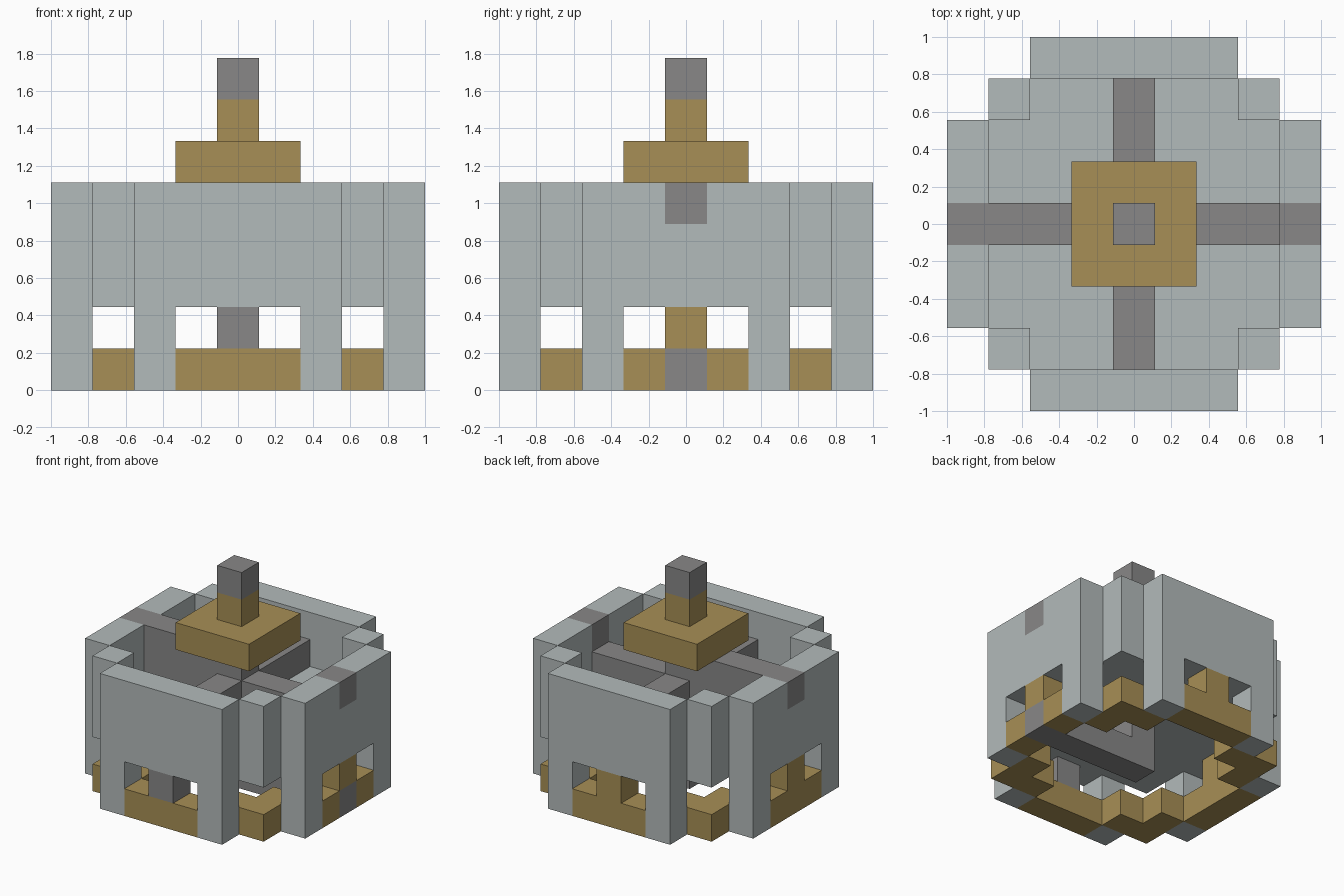
import bpy
import bmesh
from math import pi
from mathutils import Matrix, Vector

if "Cube" in bpy.data.objects:
    bpy.data.objects.remove(bpy.data.objects["Cube"])

U = 2 / 9  # side of one block


def material(name, color):
    m = bpy.data.materials.new(name)
    m.use_nodes = True
    m.diffuse_color = (*color, 1)
    m.node_tree.nodes["Principled BSDF"].inputs["Base Color"].default_value = (*color, 1)
    return m


STONE = material("pale stone", (0.45, 0.495, 0.495))
GOLD = material("dull gold", (0.39, 0.275, 0.092))
IRON = material("dark iron", (0.246, 0.243, 0.243))


def finish(name, bm, mat, turns=0):
    """Turn by quarter turns about z and scale from blocks to units."""
    bm.transform(Matrix.Scale(U, 4) @ Matrix.Rotation(turns * pi / 2, 4, "Z"))
    bmesh.ops.recalc_face_normals(bm, faces=bm.faces)
    mesh = bpy.data.meshes.new(name)
    bm.to_mesh(mesh)
    bm.free()
    mesh.materials.append(mat)
    obj = bpy.data.objects.new(name, mesh)
    bpy.context.collection.objects.link(obj)


def box(name, mat, x, y, z, turns=0):
    """Box from (min, max) ranges in blocks."""
    bm = bmesh.new()
    size = [b - a for a, b in (x, y, z)]
    mid = Vector([(a + b) / 2 for a, b in (x, y, z)])
    bmesh.ops.create_cube(bm, size=1, matrix=Matrix.Translation(mid) @ Matrix.Diagonal((*size, 1)))
    finish(name, bm, mat, turns)


def prism(name, mat, points, direction, turns=0):
    """Extrude a closed outline along a direction."""
    bm = bmesh.new()
    face = bm.faces.new([bm.verts.new(p) for p in points])
    extruded = bmesh.ops.extrude_face_region(bm, geom=[face])["geom"]
    moved = [v for v in extruded if isinstance(v, bmesh.types.BMVert)]
    bmesh.ops.translate(bm, verts=moved, vec=direction)
    finish(name, bm, mat, turns)


MID = (-0.5, 0.5)
EDGE = (-4.5, -3.5)

for turns, side in enumerate(("front", "left", "back", "right")):
    # wall with two legs; the side walls have a notch for the beam
    half = [(2.5, 5), (2.5, 0), (1.5, 0), (1.5, 2)]
    if turns % 2:
        half = [(0.5, 4), (0.5, 5)] + half
    outline = half + [(-x, z) for x, z in reversed(half)]
    prism(side + "_wall", STONE, [(x, -4.5, z) for x, z in outline], (0, 1, 0), turns)

    # base bar between the legs and the post in the window
    if side == "left":
        for label, x in (("near", (-1.5, -0.5)), ("far", (0.5, 1.5))):
            box("left_base_" + label, GOLD, x, EDGE, (0, 1), turns)
    else:
        box(side + "_base", GOLD, (-1.5, 1.5), EDGE, (0, 1), turns)
    box(side + "_post", IRON if side == "front" else GOLD, MID, EDGE, (1, 2), turns)

    # corner pillar over an L-shaped base corner
    box(side + "_corner_pillar", STONE, (2.5, 3.5), (-3.5, -2.5), (2, 5), turns)
    corner = [(1.5, -3.5), (3.5, -3.5), (3.5, -1.5), (2.5, -1.5), (2.5, -2.5), (1.5, -2.5)]
    prism(side + "_base_corner", GOLD, [(x, y, 0) for x, y in corner], (0, 0, 1), turns)

# inner floor
box("floor", STONE, (-3.5, 3.5), (-3.5, 3.5), (2, 3))

# iron bars and column inside
box("lower_bar", IRON, (0.5, 4.5), MID, (0, 1))
box("lower_column", IRON, MID, MID, (0, 2))
box("upper_column", IRON, MID, MID, (3, 5))
box("front_beam", IRON, MID, (-3.5, -0.5), (3, 4))
box("back_beam", IRON, MID, (0.5, 3.5), (3, 4))
box("left_beam", IRON, (0.5, 3.5), MID, (3, 4))
box("right_beam", IRON, (-3.5, -0.5), MID, (3, 5))
box("left_beam_end", IRON, (3.5, 4.5), MID, (4, 5))
box("right_beam_end", IRON, (-4.5, -3.5), MID, (4, 5))

# cap and finial
box("cap", GOLD, (-1.5, 1.5), (-1.5, 1.5), (5, 6))
box("finial_stem", GOLD, MID, MID, (6, 7))
box("finial_tip", IRON, MID, MID, (7, 8))
